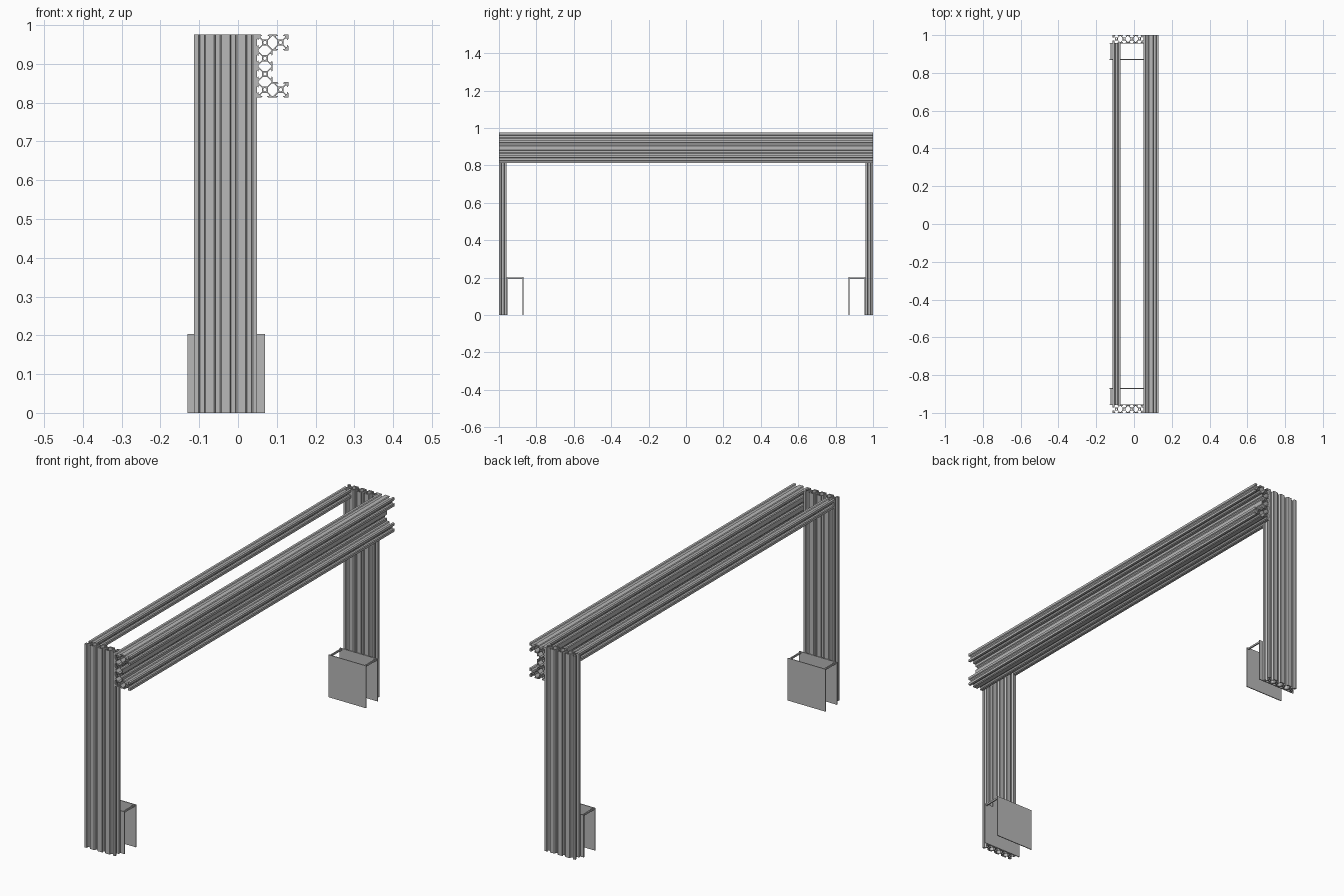
import bpy
import bmesh
import math
from mathutils import Matrix, Vector

cube = bpy.data.objects.get("Cube")
if cube:
    bpy.data.objects.remove(cube)

# Single brushed-metal grey
grey = bpy.data.materials.new("aluminium_grey")
grey.use_nodes = True
tone = (0.48, 0.48, 0.48, 1)
grey.diffuse_color = tone
grey.node_tree.nodes["Principled BSDF"].inputs["Base Color"].default_value = tone

S = 0.0405        # width of one extrusion module
TOP = 0.975
LEFT = -0.113     # outer side of the legs
DIRS = [(1, 0), (0, 1), (-1, 0), (0, -1)]


def finish(bm, name, matrix):
    bmesh.ops.recalc_face_normals(bm, faces=bm.faces)
    mesh = bpy.data.meshes.new(name)
    bm.to_mesh(mesh)
    bm.free()
    mesh.transform(matrix)
    mesh.materials.append(grey)
    obj = bpy.data.objects.new(name, mesh)
    bpy.context.collection.objects.link(obj)
    return obj


def half_side(shared):
    """Slot contour from hub to corner, in units of half a module."""
    if shared:
        return [(0.39, 0.284), (0.926, 0.82), (1, 0.82), (1, 1)]
    return [(0.39, 0.284), (0.656, 0.55), (0.82, 0.55),
            (0.82, 0.284), (1, 0.465), (1, 1)]


def module_loop(cell, cells):
    loop = []
    for dx, dy in DIRS:
        half = half_side((cell[0] + dx, cell[1] + dy) in cells)
        side = [(a, -b) for a, b in reversed(half)] + half[:-1]
        loop += [(a * dx - b * dy, a * dy + b * dx) for a, b in side]
    return loop


def extrusion(name, cells, length, matrix):
    """Slotted bar: merge module outlines, add bores, fill and extrude."""
    edges = set()
    for cell in cells:
        bore = [(0.21 * math.cos(i * math.pi / 8), 0.21 * math.sin(i * math.pi / 8))
                for i in range(16)]
        for loop in (module_loop(cell, cells), bore):
            pts = [(round(cell[0] * 2 + 1 + a, 4), round(cell[1] * 2 + 1 + b, 4))
                   for a, b in loop]
            for p, q in zip(pts, pts[1:] + pts[:1]):
                edges ^= {frozenset((p, q))}   # shared walls cancel out
    bm = bmesh.new()
    verts = {}
    for p, q in sorted(sorted(e) for e in edges):
        for k in (p, q):
            if k not in verts:
                verts[k] = bm.verts.new((k[0] * S / 2, k[1] * S / 2, 0))
        bm.edges.new((verts[p], verts[q]))
    bmesh.ops.triangle_fill(bm, use_beauty=True, edges=bm.edges[:], normal=(0, 0, 1))
    ext = bmesh.ops.extrude_face_region(bm, geom=bm.faces[:], use_keep_orig=True)
    moved = [g for g in ext["geom"] if isinstance(g, bmesh.types.BMVert)]
    bmesh.ops.translate(bm, verts=moved, vec=(0, 0, length))
    return finish(bm, name, matrix)


def box(name, center, size):
    bm = bmesh.new()
    bmesh.ops.create_cube(bm, size=1)
    return finish(bm, name, Matrix.Translation(center) @ Matrix.Diagonal(Vector(size)).to_4x4())


def along_y(x, z, length):
    return Matrix.Translation((x, length / 2, z)) @ Matrix.Rotation(math.pi / 2, 4, 'X')


# Upright legs
row = [(i, 0) for i in range(4)]
extrusion("front_leg", row, TOP, Matrix.Translation((LEFT, -1, 0)))
extrusion("back_leg", row, TOP, Matrix.Translation((LEFT, 1 - S, 0)))

# C-shaped main beam and slim rear rail
channel = [(0, i) for i in range(4)] + [(1, 0), (1, 3)]
extrusion("main_beam", channel, 2, along_y(LEFT + 4 * S, TOP - 4 * S, 2))
rail_length = 2 - 2 * S
extrusion("rear_rail", [(0, 0)], rail_length, along_y(LEFT, TOP - S, rail_length))

# Paired foot plates joined by two spacers near the top
for label, s in (("front", -1), ("back", 1)):
    for part, y in (("outer", 0.9572), ("inner", 0.871)):
        box(f"{label}_{part}_plate", (-0.03, s * y, 0.1015), (0.2, 0.004, 0.203))
    for part, x in (("left", 0.062), ("right", -0.122)):
        box(f"{label}_{part}_spacer", (x, s * 0.914, 0.198), (0.006, 0.084, 0.008))
